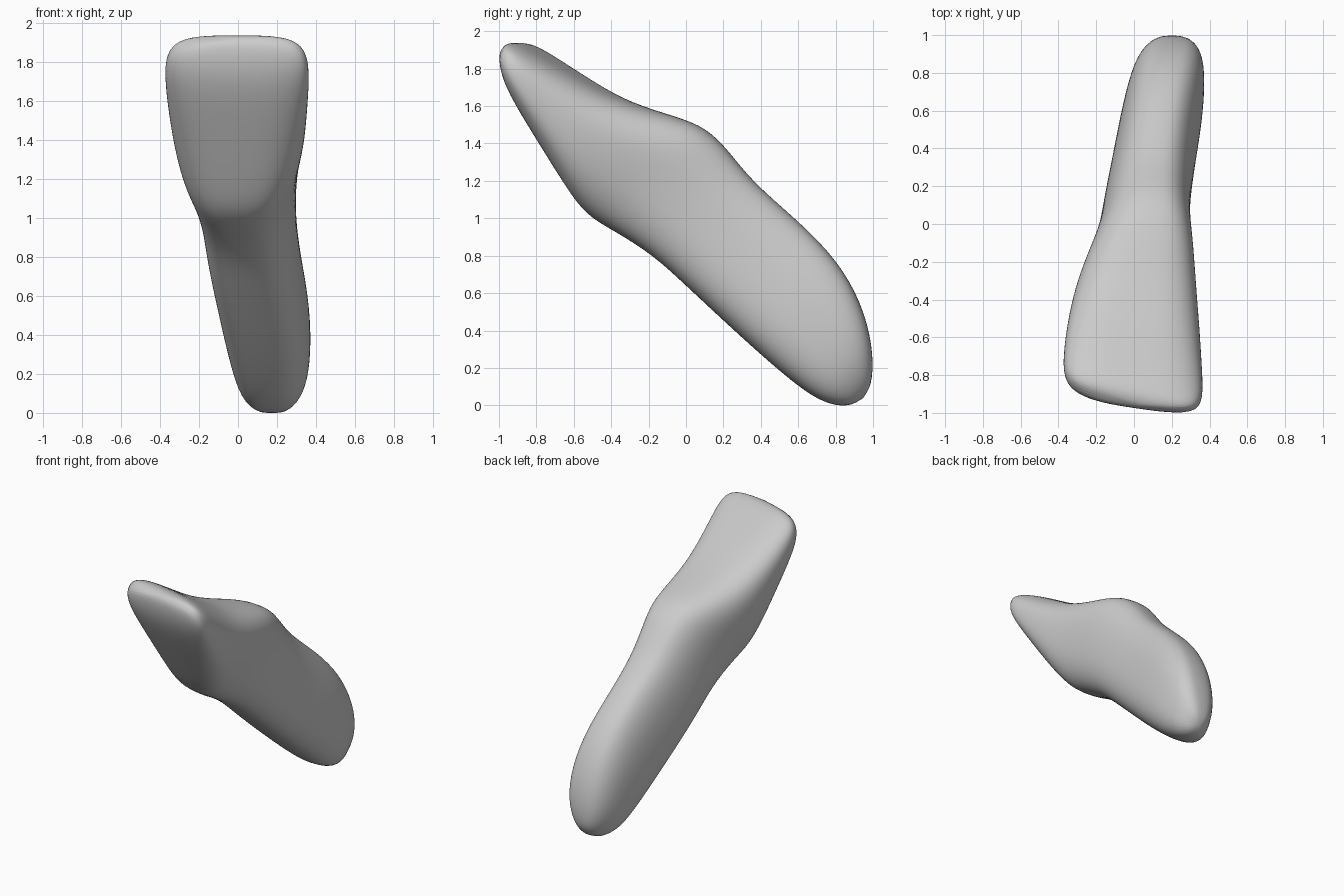
import bpy
import bmesh
from math import cos, sin, tau, copysign

default_cube = bpy.data.objects.get("Cube")
if default_cube:
    bpy.data.objects.remove(default_cube, do_unlink=True)

# Cross-sections from biting edge to root tip:
# tongue side y, z; lip side y, z; x range on tongue side; x range on lip side
SECTIONS = [
    (-.9, 1.945, -.98, 1.87, -.29, .28, -.29, .28),
    (-.83, 1.935, -.96, 1.73, -.375, .36, -.37, .36),
    (-.71, 1.87, -.87, 1.56, -.385, .37, -.37, .365),
    (-.54, 1.77, -.75, 1.36, -.37, .37, -.35, .345),
    (-.34, 1.66, -.63, 1.16, -.33, .37, -.33, .32),
    (-.12, 1.58, -.53, 1.01, -.27, .37, -.3, .27),
    (.09, 1.51, -.38, .93, -.18, .35, -.26, .26),
    (.21, 1.39, -.17, .8, -.13, .31, -.22, .28),
    (.35, 1.2, 0, .64, -.1, .3, -.2, .3),
    (.6, .99, .2, .45, -.05, .32, -.16, .34),
    (.81, .78, .42, .25, -.02, .365, -.11, .37),
    (.94, .55, .61, .09, .01, .385, -.06, .37),
    (1.0, .32, .74, .01, .05, .365, -.01, .34),
    (1.0, .13, .86, -.01, .11, .28, .08, .27),
]
RING = 28


def rounded(value, power):
    """Square off a sine or cosine to make a rounded-box section."""
    return copysign(abs(value) ** power, value)


def mix(a, b, t):
    return a + (b - a) * t


def section_point(section, angle):
    yt, zt, yb, zb, left_t, right_t, left_b, right_b = section
    t = .5 + .5 * rounded(sin(angle), .8)
    across = rounded(cos(angle), .7)
    left, right = mix(left_b, left_t, t), mix(right_b, right_t, t)
    x = (left + right) / 2 + (right - left) / 2 * across
    y = mix(yb, yt, t)
    # The crown is turned about the vertical and hollowed on its tongue side
    crown = max(0, min(1, (.2 - y) / .6))
    hollow = .08 * crown * (1 - across ** 2) * max(0, t - .5) * min(1, zt - zb)
    y -= (.15 + .08 * t) * x * crown + hollow
    return x, y, mix(zb, zt, t) - hollow


# Enamel and root share one plain colour
material = bpy.data.materials.new("pale grey")
material.use_nodes = True
colour = (.6, .6, .6, 1)
material.diffuse_color = colour
shader = next(n for n in material.node_tree.nodes if n.type == 'BSDF_PRINCIPLED')
shader.inputs["Base Color"].default_value = colour
shader.inputs["Roughness"].default_value = .6

# Loft the body through the sections
bm = bmesh.new()
rings = [[bm.verts.new(section_point(s, tau * i / RING)) for i in range(RING)]
         for s in SECTIONS]
for a, b in zip(rings, rings[1:]):
    for i in range(RING):
        j = (i + 1) % RING
        bm.faces.new((a[i], a[j], b[j], b[i]))

# Close the biting edge and the root tip with shallow fans
for ring, pole in ((rings[0], (0, -.96, 1.925)), (rings[-1], (.19, .95, .035))):
    tip = bm.verts.new(pole)
    for i in range(RING):
        bm.faces.new((ring[i], ring[(i + 1) % RING], tip))
bmesh.ops.recalc_face_normals(bm, faces=bm.faces)

mesh = bpy.data.meshes.new("front_tooth")
bm.to_mesh(mesh)
bm.free()
mesh.materials.append(material)
mesh.polygons.foreach_set("use_smooth", [True] * len(mesh.polygons))

tooth = bpy.data.objects.new("front_tooth", mesh)
bpy.context.collection.objects.link(tooth)
smoothing = tooth.modifiers.new("smooth surface", 'SUBSURF')
smoothing.levels = smoothing.render_levels = 2
